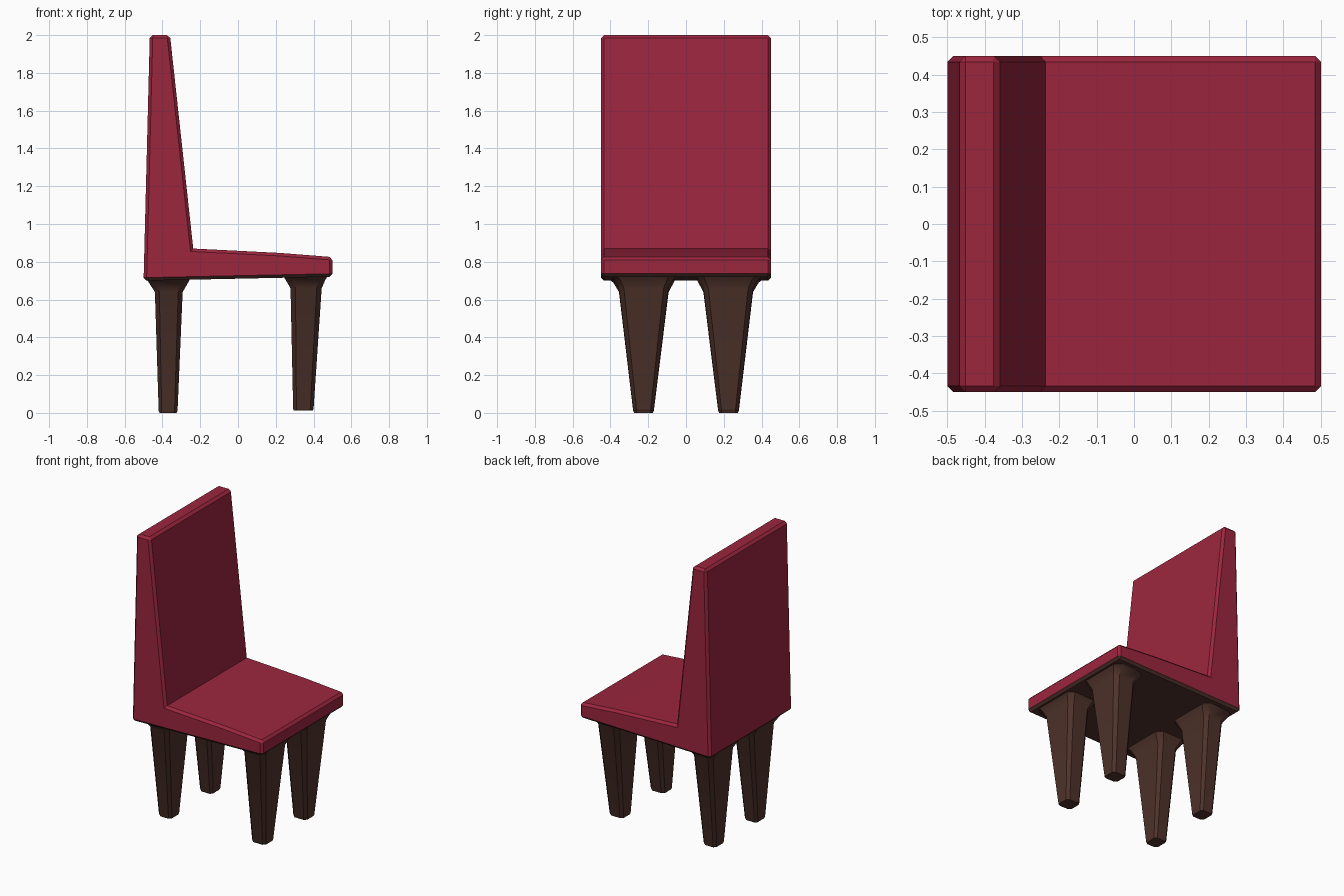
import bpy, bmesh

if "Cube" in bpy.data.objects:
    bpy.data.objects.remove(bpy.data.objects["Cube"])


def material(name, rgb):
    m = bpy.data.materials.new(name)
    m.diffuse_color = (*rgb, 1)
    m.use_nodes = True
    m.node_tree.nodes["Principled BSDF"].inputs["Base Color"].default_value = m.diffuse_color
    return m


red = material("dark red upholstery", (0.33, 0.019, 0.048))
brown = material("dark brown wood", (0.082, 0.034, 0.025))


def add_object(name, bm, mats):
    bmesh.ops.recalc_face_normals(bm, faces=bm.faces)
    me = bpy.data.meshes.new(name)
    bm.to_mesh(me)
    bm.free()
    for m in mats:
        me.materials.append(m)
    ob = bpy.data.objects.new(name, me)
    bpy.context.collection.objects.link(ob)
    return ob


# Seat and backrest: one side profile swept across the width, edges chamfered
profile = [(-0.5, 0.70), (-0.467, 2.0), (-0.36, 2.0), (-0.237, 0.87),
           (0.22, 0.847), (0.5, 0.825), (0.5, 0.721)]
bm = bmesh.new()
face = bm.faces.new([bm.verts.new((x, -0.45, z)) for x, z in profile])
ext = bmesh.ops.extrude_face_region(bm, geom=[face])
bmesh.ops.translate(bm, vec=(0, 0.9, 0),
                    verts=[v for v in ext["geom"] if isinstance(v, bmesh.types.BMVert)])
bmesh.ops.recalc_face_normals(bm, faces=bm.faces)
convex = [e for e in bm.edges if e.calc_face_angle_signed() > 0.5]
bmesh.ops.bevel(bm, geom=convex, offset=0.016, offset_type='OFFSET', segments=1,
                profile=0.5, affect='EDGES', clamp_overlap=True)
bm.normal_update()
# Underside and its chamfer are wood
for f in bm.faces:
    f.material_index = 1 if f.normal.z < -0.4 else 0
add_object("seat_and_backrest", bm, [red, brown])


# Legs: chamfered rectangular rings (z, x0, x1, y0, y1) lofted upward
def leg(name, rings, side):
    bm = bmesh.new()
    loops = []
    for z, x0, x1, y0, y1 in rings:
        c = 0.16 * (x1 - x0)
        pts = [(x0 + c, y0), (x1 - c, y0), (x1, y0 + c), (x1, y1 - c),
               (x1 - c, y1), (x0 + c, y1), (x0, y1 - c), (x0, y0 + c)]
        loops.append([bm.verts.new((x, y * side, z)) for x, y in pts])
    for a, b in zip(loops, loops[1:]):
        for i in range(8):
            j = (i + 1) % 8
            bm.faces.new((a[i], a[j], b[j], b[i]))
    bm.faces.new(loops[0])
    bm.faces.new(loops[-1])
    ob = add_object(name, bm, [brown])
    bpy.context.view_layer.objects.active = ob
    ob.select_set(True)
    bpy.ops.object.shade_smooth_by_angle(angle=0.6)
    ob.select_set(False)


back = [(0.0, -0.415, -0.325, 0.175, 0.275),
        (0.012, -0.42, -0.32, 0.17, 0.28),
        (0.64, -0.44, -0.293, 0.092, 0.355),
        (0.69, -0.472, -0.264, 0.065, 0.385),
        (0.708, -0.485, -0.255, 0.055, 0.41)]
front = [(0.012, 0.294, 0.396, 0.175, 0.275),
         (0.022, 0.292, 0.40, 0.17, 0.28),
         (0.66, 0.278, 0.443, 0.092, 0.355),
         (0.708, 0.25, 0.464, 0.065, 0.385),
         (0.724, 0.24, 0.475, 0.055, 0.41)]
for side, label in ((1, "left"), (-1, "right")):
    leg("back_leg_" + label, back, side)
    leg("front_leg_" + label, front, side)
